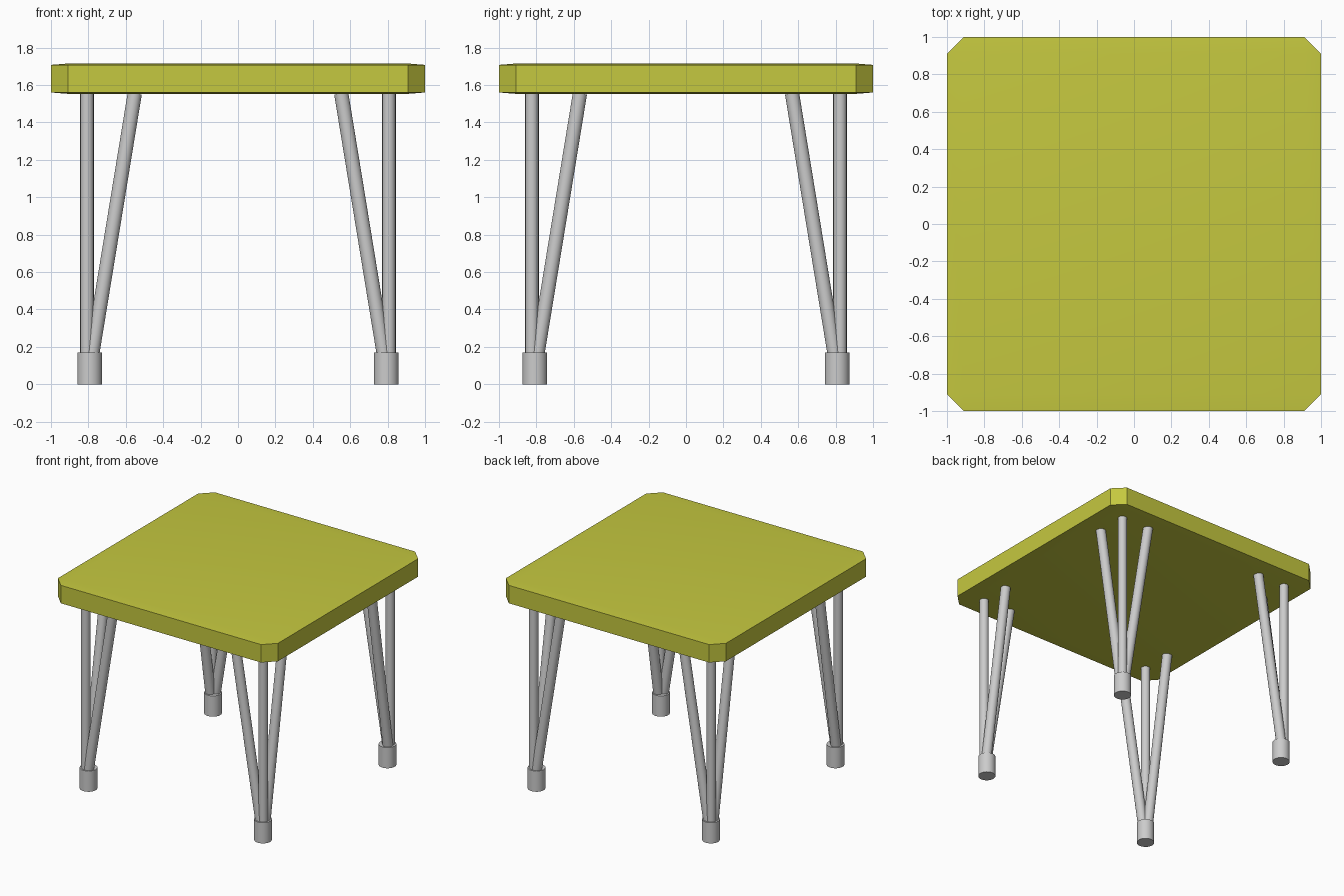
import bpy, bmesh
from mathutils import Vector

if "Cube" in bpy.data.objects:
    bpy.data.objects.remove(bpy.data.objects["Cube"])

FOOT = (0.793, 0.808)      # foot centre in one corner
POST = (0.807, 0.824)      # upright rod centre
LOW, HIGH = 0.17, 1.555    # heights where rods leave the foot and meet the top


def finish(obj):
    bpy.ops.object.select_all(action='DESELECT')
    obj.select_set(True)
    bpy.context.view_layer.objects.active = obj
    bpy.ops.object.shade_smooth_by_angle()


def rod(name, a, b, radius, sides=32):
    """Capped cylinder from a to b, mirrored to all four corners."""
    a, b = Vector(a), Vector(b)
    axis = b - a
    bpy.ops.mesh.primitive_cylinder_add(vertices=sides, radius=radius, depth=axis.length)
    obj = bpy.context.object
    obj.name = name
    obj.data.transform(axis.to_track_quat('Z', 'Y').to_matrix().to_4x4())
    for v in obj.data.vertices:
        v.co += (a + b) / 2
    mirror = obj.modifiers.new("four_corners", 'MIRROR')
    mirror.use_axis = (True, True, False)
    finish(obj)
    return obj


# Table top: a cube with chamfered edges, flattened into a slab
mesh = bpy.data.meshes.new("table_top")
bm = bmesh.new()
bmesh.ops.create_cube(bm, size=2)
bmesh.ops.bevel(bm, geom=bm.edges[:], offset=0.09, segments=1,
                affect='EDGES', profile=0.5)
bmesh.ops.scale(bm, vec=(1, 1, 0.081), verts=bm.verts)
bmesh.ops.translate(bm, vec=(0, 0, 1.634), verts=bm.verts)
bm.to_mesh(mesh)
bm.free()
top = bpy.data.objects.new("table_top", mesh)
bpy.context.collection.objects.link(top)
paint = bpy.data.materials.new("yellow_green")
paint.diffuse_color = (0.56, 0.58, 0.05, 1)
paint.use_nodes = True
paint.node_tree.nodes["Principled BSDF"].inputs["Base Color"].default_value = paint.diffuse_color
mesh.materials.append(paint)
finish(top)

# Feet
rod("feet", (*FOOT, 0), (*FOOT, LOW), 0.066)

# Upright rods
rod("upright_legs", (*POST, LOW - 0.03), (*POST, HIGH), 0.035)

# Slanted braces, one leaning along x and one along y
rod("side_braces", (0.783, POST[1], LOW - 0.03), (0.552, POST[1], HIGH), 0.038)
rod("depth_braces", (POST[0], 0.798, LOW - 0.03), (POST[0], 0.567, HIGH), 0.038)
